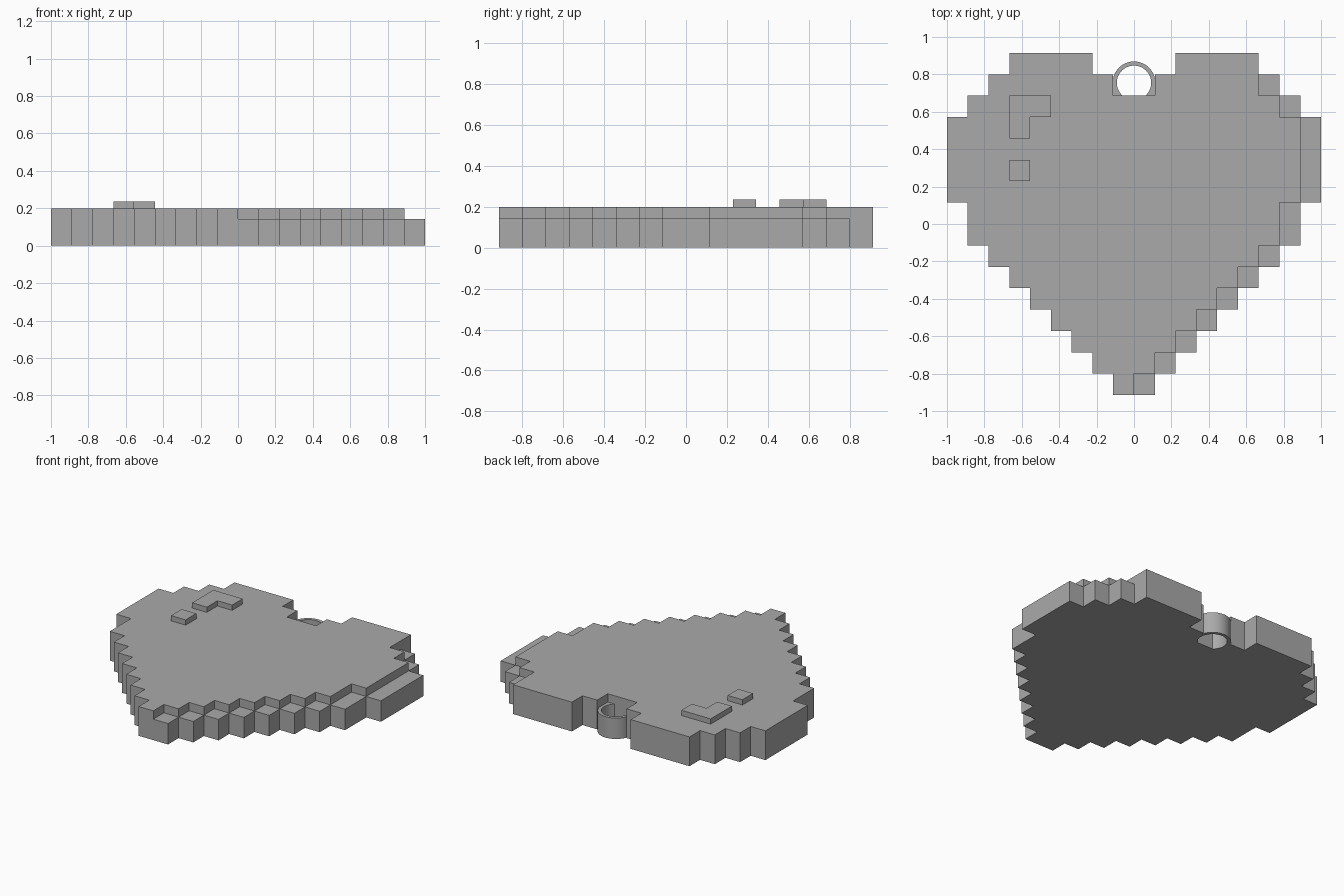
import bpy, bmesh, math

if "Cube" in bpy.data.objects:
    bpy.data.objects.remove(bpy.data.objects["Cube"])

CX, CY = 1 / 9, 0.1143          # cell width and depth
TOP = 8 * CY                    # back edge of the heart
Z_STEP, Z_TOP, Z_SHINE = 0.143, 0.2, 0.236

grey = bpy.data.materials.new("grey")
grey.diffuse_color = (0.4, 0.4, 0.4, 1)
grey.use_nodes = True
grey.node_tree.nodes["Principled BSDF"].inputs["Base Color"].default_value = grey.diffuse_color


def prism(name, outline, z0, z1):
    """Extrude a closed outline straight up."""
    bm = bmesh.new()
    face = bm.faces.new([bm.verts.new((x, y, z0)) for x, y in outline])
    ext = bmesh.ops.extrude_face_region(bm, geom=[face])
    top = [v for v in ext["geom"] if isinstance(v, bmesh.types.BMVert)]
    bmesh.ops.translate(bm, verts=top, vec=(0, 0, z1 - z0))
    bmesh.ops.recalc_face_normals(bm, faces=bm.faces)
    mesh = bpy.data.meshes.new(name)
    bm.to_mesh(mesh)
    bm.free()
    mesh.materials.append(grey)
    obj = bpy.data.objects.new(name, mesh)
    bpy.context.collection.objects.link(obj)
    return obj


def cells(points):
    """Cell coordinates (column from centre, row from back) to positions."""
    return [(c * CX, TOP - r * CY) for c, r in points]


def staircase(steps):
    """Side outline from (half width, first row, last row) entries."""
    return [p for w, a, b in steps for p in ((w, a), (w, b))]


# Stepped heart side, half widths in cells
side = [(6, 0, 1), (7, 1, 2), (8, 2, 3), (9, 3, 7), (8, 7, 9)]
side += [(16 - r, r, r + 1) for r in range(9, 16)]
# The raised layer is one cell narrower on the right, except in the back row
inner = [(w - (a > 0), a, b) for w, a, b in side]
inner[0:2] = [(6, 0, 2)]

notch = [(-2, 0), (-2, 1), (-1, 1), (-1, 2), (1, 2), (1, 1), (2, 1), (2, 0)]
left = [(-c, r) for c, r in reversed(staircase(side))]

# Heart: the base carries the right-hand step, the upper layer sits inside it
lower = prism("heart", cells(notch + staircase(side) + left), 0, Z_STEP)
upper = prism("heart_upper_layer", cells(notch + staircase(inner) + left), Z_STEP, Z_TOP)

# Join both layers into one solid without the hidden faces between them
join = lower.modifiers.new("join", "BOOLEAN")
join.operation = "UNION"
join.solver = "EXACT"
join.object = upper
bpy.context.view_layer.objects.active = lower
lower.select_set(True)
bpy.ops.object.modifier_apply(modifier="join")
bpy.data.objects.remove(upper)

# Raised highlights
prism("highlight_corner", cells([(-6, 2), (-4, 2), (-4, 3), (-5, 3), (-5, 4), (-6, 4)]), Z_TOP, Z_SHINE)
prism("highlight_dot", cells([(-6, 5), (-5, 5), (-5, 6), (-6, 6)]), Z_TOP, Z_SHINE)

# Hanging loop in the notch
N, YC, R_OUT, R_IN, Y_FLOOR = 32, 0.755, 0.114, 0.092, TOP - 2 * CY
outer = [(R_OUT * math.cos(math.pi * i / N), YC + R_OUT * math.sin(math.pi * i / N)) for i in range(N + 1)]
dip = math.asin((YC - Y_FLOOR) / R_IN)
hole = []
for i in range(N + 1):
    a = math.pi + dip - (math.pi + 2 * dip) * i / N
    hole.append((R_IN * math.cos(a), YC + R_IN * math.sin(a)))
loop = prism("hanging_loop", [(R_OUT, Y_FLOOR)] + outer + [(-R_OUT, Y_FLOOR)] + hole, 0, Z_STEP)
bpy.ops.object.select_all(action="DESELECT")
loop.select_set(True)
bpy.context.view_layer.objects.active = loop
bpy.ops.object.shade_smooth_by_angle(angle=math.radians(30))
